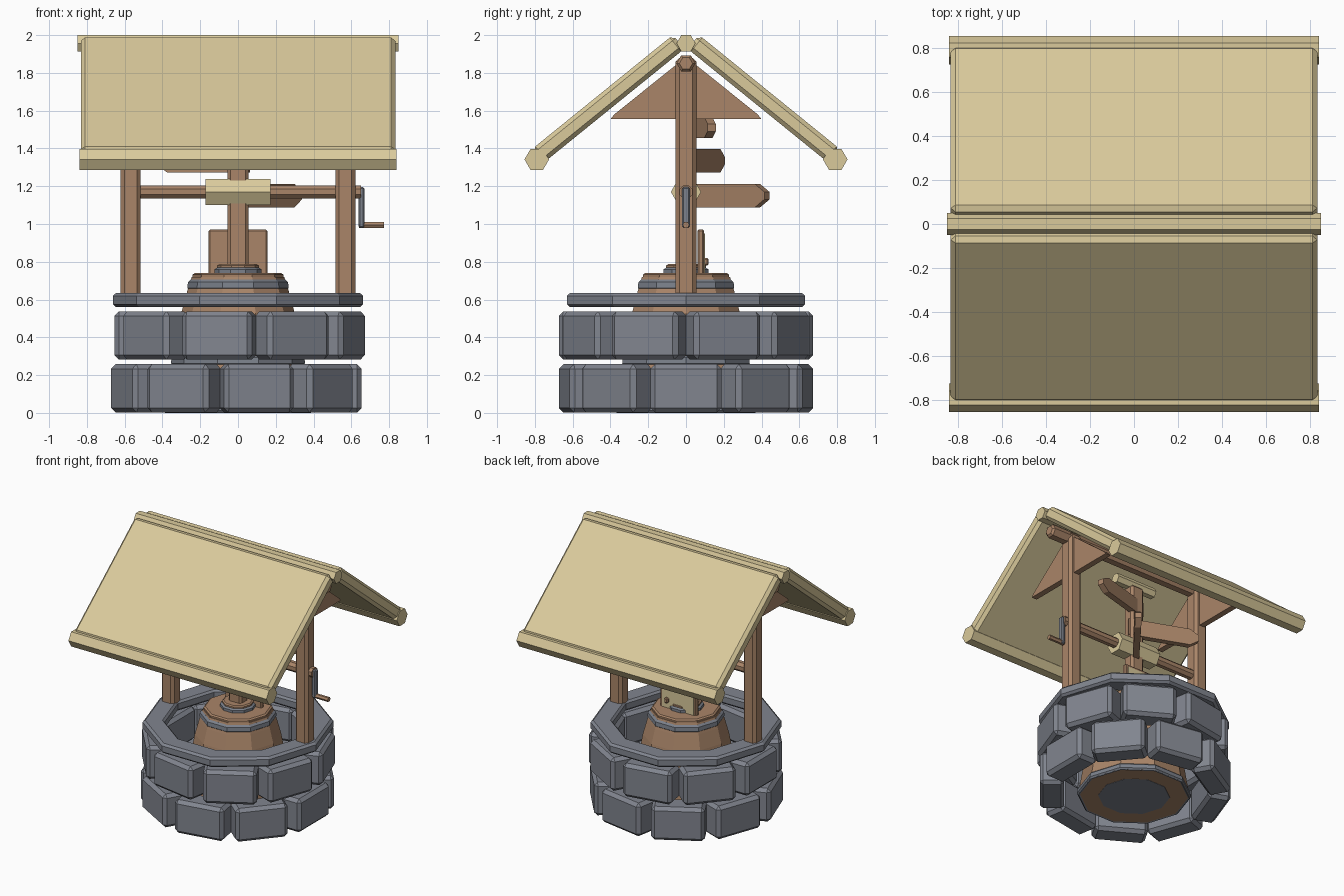
import bpy, bmesh, math
from mathutils import Matrix, Vector

if "Cube" in bpy.data.objects:
    bpy.data.objects.remove(bpy.data.objects["Cube"])


def material(name, rgb):
    m = bpy.data.materials.new(name)
    m.diffuse_color = (*rgb, 1)
    m.use_nodes = True
    m.node_tree.nodes["Principled BSDF"].inputs["Base Color"].default_value = m.diffuse_color
    return m


STRAW = material("straw", (0.70, 0.59, 0.33))
WOOD = material("wood", (0.40, 0.235, 0.14))
STONE = material("stone", (0.22, 0.235, 0.275))
METAL = material("metal", (0.20, 0.22, 0.26))


def finish(name, bm, mat, matrix=None):
    if matrix:
        bm.transform(matrix)
    bmesh.ops.recalc_face_normals(bm, faces=bm.faces)
    me = bpy.data.meshes.new(name)
    bm.to_mesh(me)
    bm.free()
    me.materials.append(mat)
    ob = bpy.data.objects.new(name, me)
    bpy.context.collection.objects.link(ob)
    return ob


def box(name, size, mat, matrix, bevel=0.0):
    """Bevelled box, placed by a matrix."""
    bm = bmesh.new()
    bmesh.ops.create_cube(bm, size=1, matrix=Matrix.Diagonal((*size, 1)))
    if bevel:
        bmesh.ops.bevel(bm, geom=bm.edges[:], offset=bevel, segments=1, affect='EDGES')
    return finish(name, bm, mat, matrix)


def span(name, x, y, z, mat, bevel=0.0):
    """Box given by its extents."""
    c = Matrix.Translation([(a + b) / 2 for a, b in (x, y, z)])
    return box(name, [b - a for a, b in (x, y, z)], mat, c, bevel)


def lathe(name, profile, n, mat, along_x=False, at=(0, 0, 0), closed=False, turn=0.0):
    """Turned part with n flat sides from (radius, height) points."""
    bm = bmesh.new()
    rings = []
    for r, h in profile:
        ring = []
        for i in range(n):
            a = 2 * math.pi * i / n + turn
            c, s = r * math.cos(a), r * math.sin(a)
            ring.append(bm.verts.new((h, c, s) if along_x else (c, s, h)))
        rings.append(ring)
    pairs = list(zip(rings, rings[1:]))
    if closed:
        pairs.append((rings[-1], rings[0]))
    else:
        bm.faces.new(rings[0])
        bm.faces.new(rings[-1])
    for a, b in pairs:
        for i in range(n):
            j = (i + 1) % n
            bm.faces.new((a[i], a[j], b[j], b[i]))
    return finish(name, bm, mat, Matrix.Translation(at))


def plate(name, outline, thick, mat, matrix):
    """Flat outline in the local XZ plane, thickened along Y."""
    bm = bmesh.new()
    f = bm.faces.new([bm.verts.new((x, -thick / 2, z)) for x, z in outline])
    new = bmesh.ops.extrude_face_region(bm, geom=[f])["geom"]
    bmesh.ops.translate(bm, vec=(0, thick, 0), verts=[v for v in new if isinstance(v, bmesh.types.BMVert)])
    return finish(name, bm, mat, matrix)


def rot(deg, axis='Z'):
    return Matrix.Rotation(math.radians(deg), 4, axis)


# Stone wall: two staggered courses
for course, z, start in (("lower", 0.13, 0), ("upper", 0.41, 20)):
    for i in range(9):
        m = rot(start + 40 * i) @ Matrix.Translation((0.57, 0, z))
        box(f"{course}_stone_{i + 1}", (0.17, 0.375, 0.255), STONE, m, 0.024)

# Coping ring
lathe("coping_ring", [(0.51, 0.575), (0.525, 0.56), (0.645, 0.56), (0.663, 0.575),
                      (0.663, 0.62), (0.645, 0.635), (0.525, 0.635), (0.51, 0.62)],
      10, STONE, closed=True)

# Tapered barrel with hoops
lathe("barrel", [(0.39, 0.003), (0.35, 0.25), (0.30, 0.53), (0.27, 0.64), (0.245, 0.72)], 10, WOOD)
for i, (r, z) in enumerate(((0.395, 0.0), (0.352, 0.25), (0.265, 0.65))):
    lathe(f"barrel_hoop_{i + 1}", [(r - 0.05, z + 0.012), (r - 0.008, z), (r + 0.003, z + 0.012),
                                   (r, z + 0.042), (r - 0.015, z + 0.055), (r - 0.05, z + 0.055)],
          10, METAL, closed=True)
lathe("barrel_bottom", [(0.25, 0.001), (0.25, 0.005)], 10, METAL)
lathe("barrel_lid", [(0.225, 0.71), (0.24, 0.717), (0.24, 0.732), (0.228, 0.74)], 10, WOOD)
lathe("lid_collar", [(0.125, 0.735), (0.125, 0.76), (0.105, 0.772)], 10, METAL)
lathe("lid_cap", [(0.11, 0.765), (0.11, 0.78), (0.10, 0.787)], 10, WOOD)

# Small upright board with knob
span("small_board", (-0.155, 0.155), (0.06, 0.095), (0.70, 0.972), WOOD, 0.008)
span("board_panel", (-0.135, 0.135), (0.094, 0.10), (0.72, 0.95), STRAW)
box("board_knob", (0.03, 0.03, 0.04), WOOD, Matrix.Translation((0.09, 0.105, 0.80)), 0.008)

# Signpost and arrow boards
span("signpost", (-0.055, 0.055), (-0.045, 0.045), (0.77, 1.67), WOOD, 0.015)
for i, (tip, z, h) in enumerate((((0.33, 0.42), 1.15, 0.063), ((-0.44, 0.17), 1.335, 0.063),
                                 ((0.43, 0.12), 1.51, 0.055))):
    d = Vector(tip)
    m = Matrix.Translation((0, 0.02, z)) @ rot(math.degrees(math.atan2(d.y, d.x)))
    s = d.length
    plate(f"arrow_sign_{i + 1}", [(-0.06, -h), (s - 0.08, -h), (s - 0.015, -0.02), (s - 0.015, 0.02),
                                  (s - 0.08, h), (-0.06, h)], 0.045, WOOD, m)
lathe("signpost_cap", [(0.04, -0.17), (0.04, 0.17)], 6, STRAW, True, (0, 0, 1.69))

# Main posts, gable boards and top rail
for side, s in (("left", -1), ("right", 1)):
    span(f"{side}_post", sorted((s * 0.515, s * 0.622)), (-0.055, 0.055), (0.60, 1.88), WOOD, 0.02)
    plate(f"{side}_gable", [(-0.40, 1.555), (0.40, 1.555), (0.38, 1.58), (0, 1.885), (-0.38, 1.58)],
          0.045, WOOD, Matrix.Translation((s * 0.57, 0, 0)) @ rot(90))
lathe("top_rail", [(0.035, -0.77), (0.05, -0.755), (0.05, 0.755), (0.035, 0.77)], 6, WOOD,
      True, (0, 0, 1.85))

# Winch: axle, rope drum and crank
lathe("winch_axle", [(0.038, -0.60), (0.038, 0.65)], 8, WOOD, True, (0, 0, 1.17), turn=math.pi / 8)
lathe("rope_drum", [(0.08, -0.172), (0.08, 0.172)], 6, STRAW, True, (0, 0, 1.17))
span("crank_arm", (0.638, 0.67), (-0.02, 0.02), (0.98, 1.195), METAL, 0.008)
lathe("crank_handle", [(0.018, 0.64), (0.018, 0.772)], 6, WOOD, True, (0, 0, 0.995))

# Roof slabs, eave beams and ridge beam
for side, s in (("front", -1), ("back", 1)):
    m = Matrix.Translation((0, s * 0.412, 1.662)) @ rot(-39 * s, 'X')
    box(f"{side}_roof", (1.665, 0.96, 0.095), STRAW, m, 0.022)
    lathe(f"{side}_eave_beam", [(0.065, -0.84), (0.065, 0.84)], 6, STRAW, True, (0, s * 0.79, 1.342))
lathe("ridge_beam", [(0.05, -0.85), (0.05, 0.85)], 6, STRAW, True, (0, 0, 1.9567))
